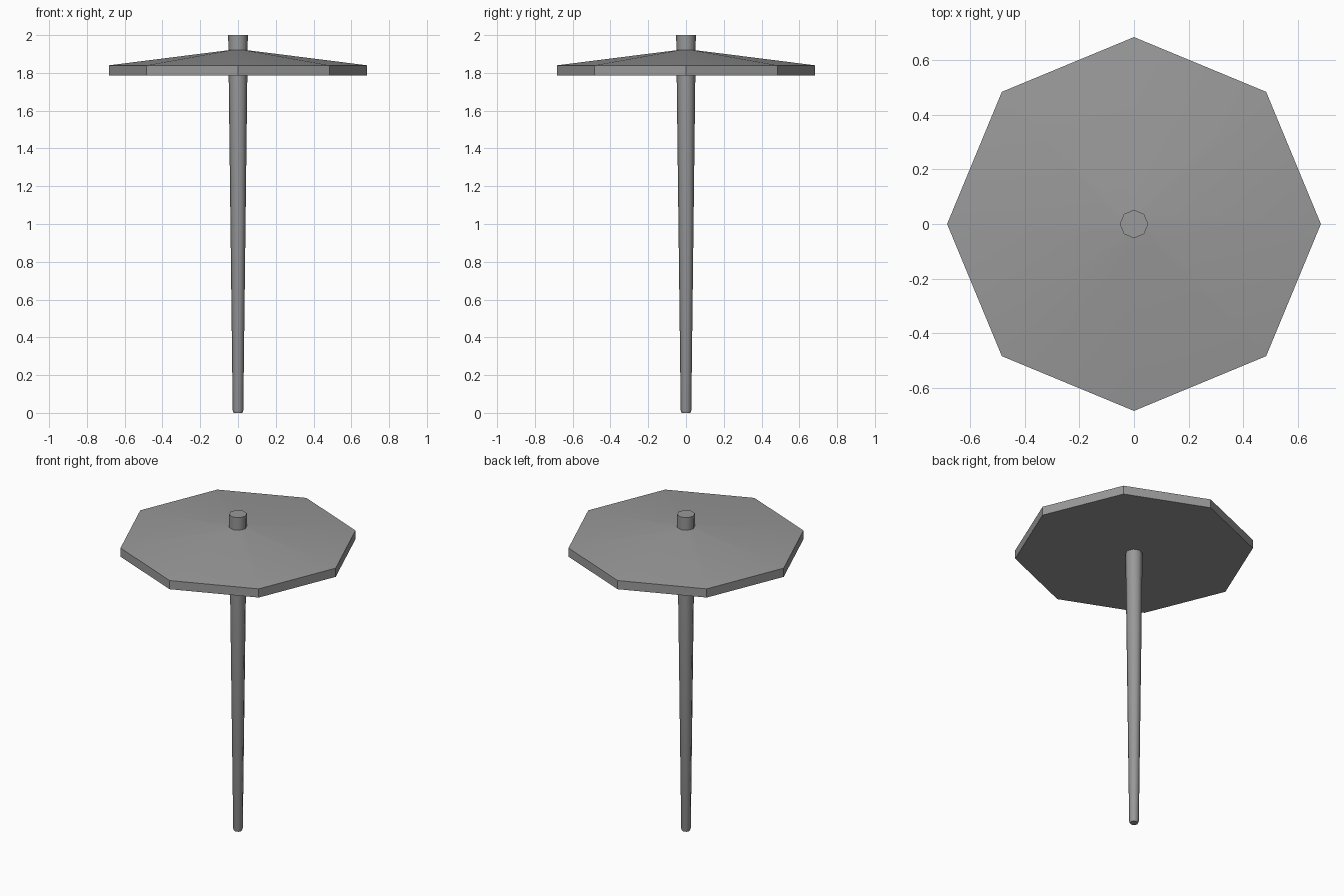
import bpy
import bmesh
import math

default = bpy.data.objects.get("Cube")
if default:
    bpy.data.objects.remove(default, do_unlink=True)

grey = bpy.data.materials.new("plain grey")
grey.use_nodes = True
colour = (0.32, 0.32, 0.32, 1)
grey.diffuse_color = colour
grey.node_tree.nodes["Principled BSDF"].inputs["Base Color"].default_value = colour

SIDES = 8


def lathe(name, profile, smooth_angle):
    """Turn a (radius, height) profile into a capped eight-sided solid."""
    bm = bmesh.new()
    rings = []
    for radius, z in profile:
        angles = [math.tau * i / SIDES for i in range(SIDES)]
        rings.append([bm.verts.new((radius * math.cos(a), radius * math.sin(a), z))
                      for a in angles])
    for low, high in zip(rings, rings[1:]):
        for i in range(SIDES):
            j = (i + 1) % SIDES
            bm.faces.new((low[i], low[j], high[j], high[i]))
    bm.faces.new(rings[0][::-1])
    bm.faces.new(rings[-1])
    mesh = bpy.data.meshes.new(name)
    bm.to_mesh(mesh)
    bm.free()
    mesh.materials.append(grey)
    obj = bpy.data.objects.new(name, mesh)
    bpy.context.collection.objects.link(obj)
    bpy.ops.object.select_all(action="DESELECT")
    obj.select_set(True)
    bpy.context.view_layer.objects.active = obj
    bpy.ops.object.shade_smooth_by_angle(angle=math.radians(smooth_angle))
    return obj


# Tapered pole, slightly chamfered at the foot, running through the canopy
lathe("pole", [(0.024, 0), (0.028, 0.012), (0.052, 2)], 50)

# Shallow canopy with a straight rim and a flat underside
lathe("canopy", [(0.684, 1.785), (0.684, 1.84), (0.05, 1.92)], 30)
